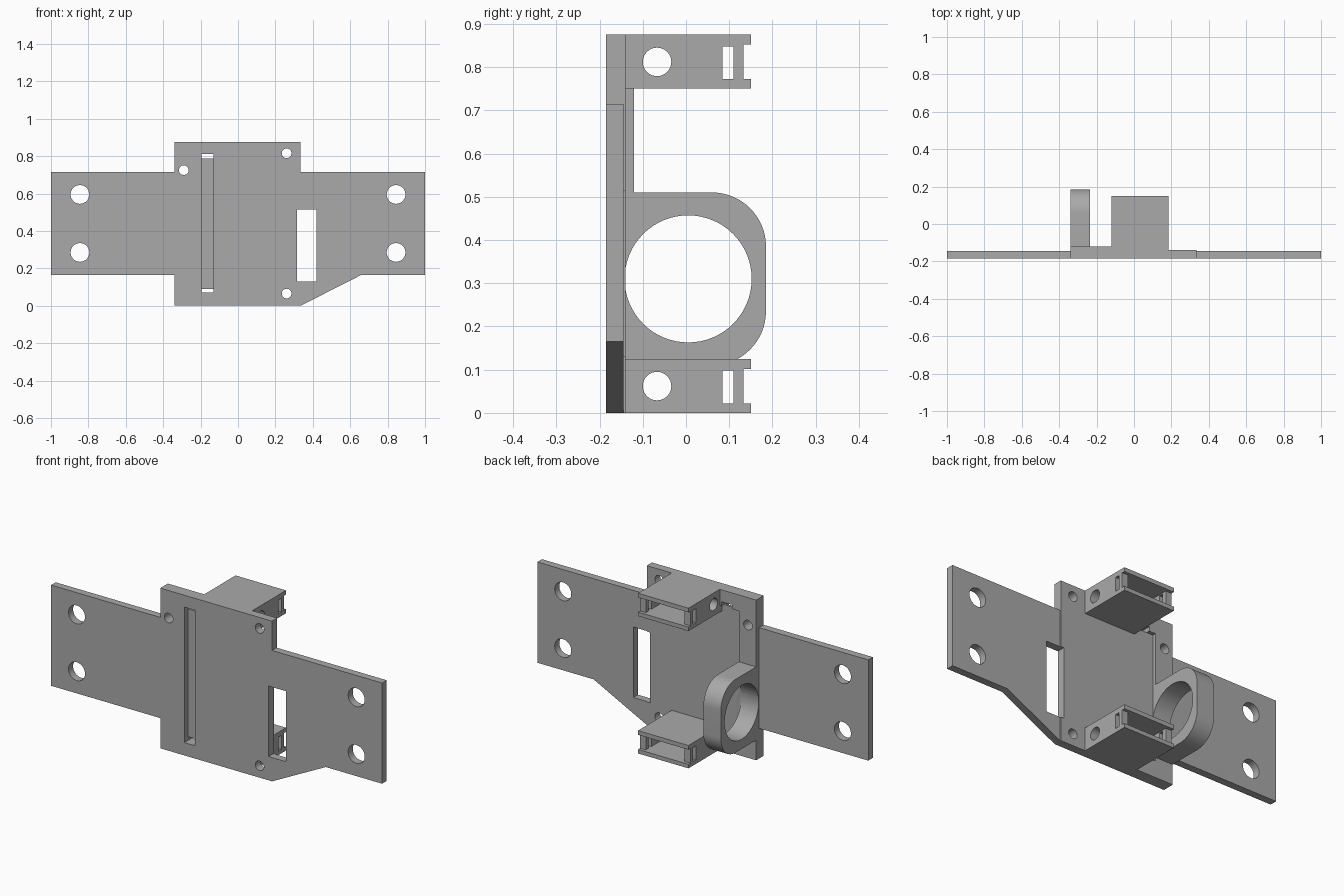
import bpy, bmesh, math
from mathutils import Vector

if "Cube" in bpy.data.objects:
    bpy.data.objects.remove(bpy.data.objects["Cube"], do_unlink=True)

grey = bpy.data.materials.new("plain_grey")
grey.use_nodes = True
grey.diffuse_color = (0.4, 0.4, 0.4, 1)
grey.node_tree.nodes["Principled BSDF"].inputs["Base Color"].default_value = (0.4, 0.4, 0.4, 1)


def prism(name, points, axis, start, end):
    """Extrude an outline along x (points are y, z) or along y (points are x, z)."""
    bm = bmesh.new()

    def place(p):
        return Vector((start, p[0], p[1])) if axis == "x" else Vector((p[0], start, p[1]))

    face = bm.faces.new([bm.verts.new(place(p)) for p in points])
    out = bmesh.ops.extrude_face_region(bm, geom=[face])
    step = Vector((end - start, 0, 0)) if axis == "x" else Vector((0, end - start, 0))
    moved = [g for g in out["geom"] if isinstance(g, bmesh.types.BMVert)]
    bmesh.ops.translate(bm, verts=moved, vec=step)
    bmesh.ops.recalc_face_normals(bm, faces=bm.faces)
    mesh = bpy.data.meshes.new(name)
    bm.to_mesh(mesh)
    bm.free()
    mesh.materials.append(grey)
    obj = bpy.data.objects.new(name, mesh)
    bpy.context.collection.objects.link(obj)
    return obj


def rect(u0, u1, v0, v1):
    return [(u0, v0), (u1, v0), (u1, v1), (u0, v1)]


def arc(cu, cv, r, a0=0, a1=360, n=48):
    count = n if a1 - a0 == 360 else n + 1
    angles = [math.radians(a0 + (a1 - a0) * i / n) for i in range(count)]
    return [(cu + r * math.cos(a), cv + r * math.sin(a)) for a in angles]


def combine(target, tools, operation):
    """Apply each tool as a boolean, then remove it."""
    for tool in tools:
        tool.hide_render = True
        mod = target.modifiers.new("shape", "BOOLEAN")
        mod.operation, mod.solver, mod.object = operation, "EXACT", tool
        bpy.context.view_layer.update()
        deps = bpy.context.evaluated_depsgraph_get()
        mesh = bpy.data.meshes.new_from_object(target.evaluated_get(deps))
        target.modifiers.clear()
        target.data = mesh
        bpy.data.objects.remove(tool, do_unlink=True)


FRONT, WING, BACK, THICK = -0.185, -0.145, -0.14, -0.12
RING_Y, RING_Z = 0.005, 0.31

# Flat plate with two wings, the lower left one tapered into the body
wings = [(-1, .165), (-.3, .165), (-.3, .01), (.3, .01), (.335, 0),
         (.66, .165), (1, .165), (1, .715), (-1, .715)]
plate = prism("mounting_plate", wings, "y", FRONT, WING)
body = prism("body", rect(-.34, .335, 0, .875), "y", FRONT, BACK)

# Raised border behind the body: one upright strip and two short arms
border = [(-.34, 0), (-.11, 0), (-.11, .09), (-.235, .09),
          (-.235, .787), (-.11, .787), (-.11, .875), (-.34, .875)]
combine(plate, [body, prism("border", border, "y", FRONT + .01, THICK)], "UNION")

# Screw holes, window, front groove and its open ends
cuts = [prism("cut", arc(x, z, .05), "y", -.3, 0)
        for x in (-.845, .845) for z in (.285, .595)]
cuts += [prism("cut", arc(x, z, .026, n=32), "y", -.3, 0)
         for x, z in ((-.29, .725), (.26, .815), (.26, .065))]
cuts.append(prism("cut", rect(.315, .42, .13, .515), "y", -.3, 0))
cuts.append(prism("cut", rect(-.195, -.13, .07, .81), "y", -.3, -.153))
for z0, z1 in ((.07, .09), (.787, .81)):
    cuts.append(prism("cut", rect(-.195, -.13, z0, z1), "y", -.16, 0))
cuts.append(prism("cut", arc(RING_Y, RING_Z, .147, n=64), "x", -.4, -.23))
combine(plate, cuts, "DIFFERENCE")

# Round holder with two rounded rear corners
outline = [(-.13, .11)] + arc(.06, .235, .125, -90, 0, 16)
outline += arc(.06, .385, .125, 0, 90, 16) + [(-.13, .51)]
ring = prism("round_holder", outline, "x", -.34, -.235)
combine(ring, [prism("cut", arc(RING_Y, RING_Z, .147, n=64), "x", -.4, -.2)], "DIFFERENCE")

# Two hollow brackets, open at the rear, with side holes and slots
brackets = []
for label, z in (("lower", 0), ("upper", .75)):
    bracket = prism(label + "_bracket", rect(BACK - .01, .15, z, z + .125), "x", -.12, .185)
    low, high = z + .022, z + .102
    tools = [prism("cut", rect(.133, .2, low, high), "x", -.2, .3),
             prism("cut", rect(.085, .11, low, high - .004), "x", -.2, .3),
             prism("cut", arc(-.067, z + .062, .033, n=32), "x", -.2, .3),
             prism("cut", rect(-.085, .15, low, high), "y", -.01, .14)]
    combine(bracket, tools, "DIFFERENCE")
    brackets.append(bracket)

# Smooth the round walls and keep all edges sharp
bpy.ops.object.select_all(action="DESELECT")
for obj in [plate, ring] + brackets:
    obj.select_set(True)
    bpy.context.view_layer.objects.active = obj
bpy.ops.object.shade_smooth_by_angle(angle=math.radians(30))
